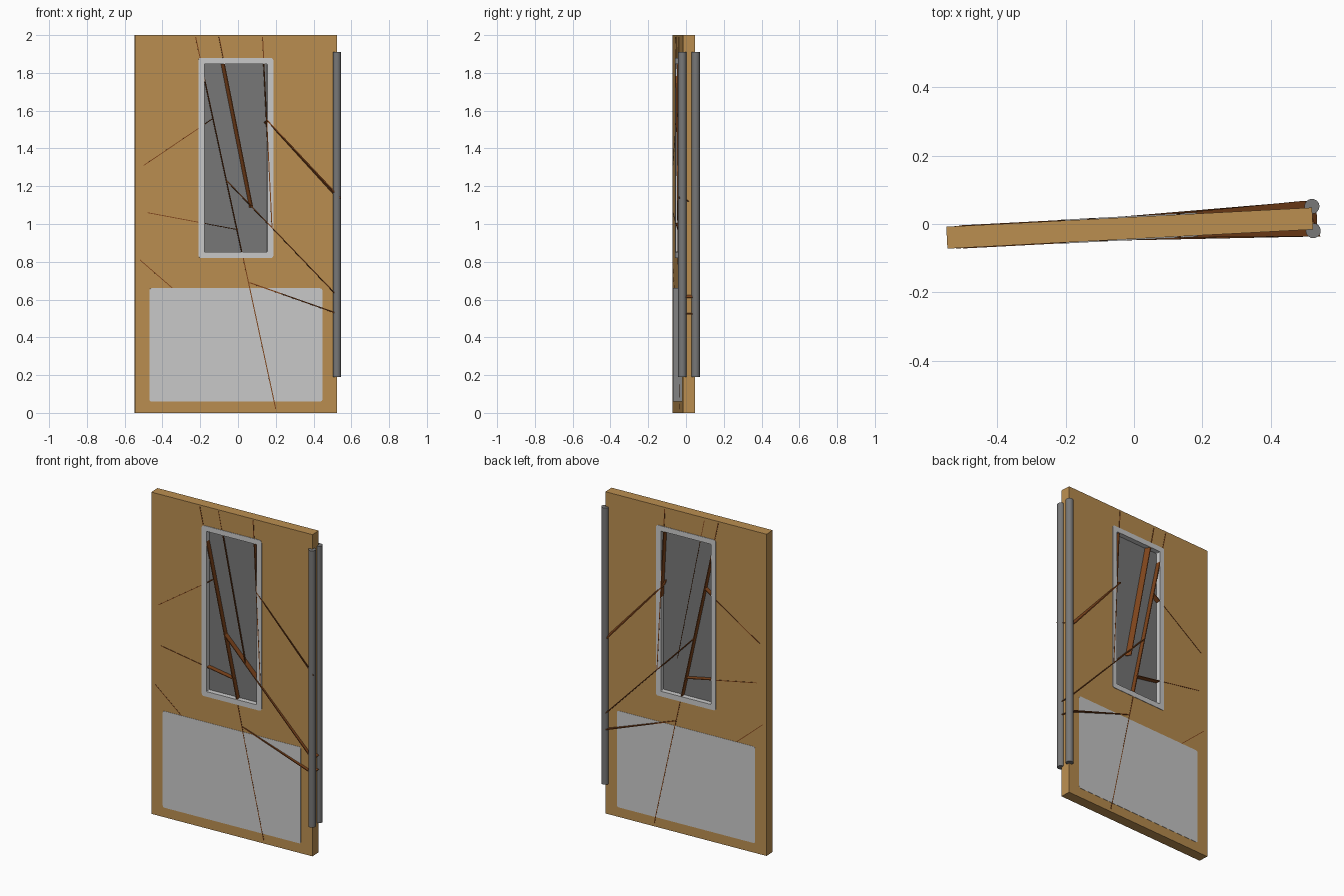
import bpy, bmesh, math
from mathutils import Matrix, Vector

if "Cube" in bpy.data.objects:
    bpy.data.objects.remove(bpy.data.objects["Cube"])

# Everything is built in door space, then swung open by three degrees
SWING = Matrix.Translation((-0.0125, -0.012, 0)) @ Matrix.Rotation(math.radians(3), 4, 'Z')
DX = 0.011          # grid x to door space
HALF = 0.032        # half the door thickness


def material(name, srgb):
    m = bpy.data.materials.new(name)
    lin = [((c + 0.055) / 1.055) ** 2.4 for c in srgb]
    m.diffuse_color = (*lin, 1)
    m.use_nodes = True
    m.node_tree.nodes["Principled BSDF"].inputs["Base Color"].default_value = m.diffuse_color
    return m


WOOD = material("light_wood", (0.735, 0.56, 0.315))
METAL = material("light_metal", (0.795, 0.795, 0.795))
DARK = material("dark_grey", (0.47, 0.47, 0.47))
BROWN = material("brown", (0.50, 0.27, 0.11))


def finish(name, bm, mat, smooth=False):
    bmesh.ops.recalc_face_normals(bm, faces=bm.faces)
    bm.transform(SWING)
    me = bpy.data.meshes.new(name)
    bm.to_mesh(me)
    bm.free()
    me.materials.append(mat)
    ob = bpy.data.objects.new(name, me)
    bpy.context.collection.objects.link(ob)
    if smooth:
        bpy.context.view_layer.objects.active = ob
        ob.select_set(True)
        bpy.ops.object.shade_smooth_by_angle(angle=math.radians(40))
        ob.select_set(False)
    return ob


def outline(rect, r, steps=4):
    """Rounded rectangle as (x, z) points; rect = x0, x1, z0, z1."""
    x0, x1, z0, z1 = rect
    corners = [(x1, z1, -1, -1), (x0, z1, 1, -1), (x0, z0, 1, 1), (x1, z0, -1, 1)]
    pts = []
    for i, (x, z, sx, sz) in enumerate(corners):
        if r == 0:
            pts.append((x, z))
            continue
        for k in range(steps + 1):
            a = math.radians(90 * (i + k / steps))
            pts.append((x + sx * r + r * math.cos(a), z + sz * r + r * math.sin(a)))
    return pts


def slab(name, rect, y0, y1, mat, r=0, hole=None, hole_r=0):
    """Upright plate between y0 and y1, optionally with a window hole."""
    bm = bmesh.new()
    loops = [outline(rect, r)] + ([outline(hole, hole_r)] if hole else [])
    rings = [[[bm.verts.new((x, y, z)) for x, z in lp] for y in (y0, y1)] for lp in loops]

    def bridge(a, b):
        n = len(a)
        for i in range(n):
            j = (i + 1) % n
            bm.faces.new((a[i], a[j], b[j], b[i]))

    for ring in rings:
        bridge(*ring)
    for s in (0, 1):
        if hole:
            bridge(rings[0][s], rings[1][s])
        else:
            bm.faces.new(rings[0][s])
    return finish(name, bm, mat)


def inlay(name, p, q, t, h0=0.034, h1=0.034, lean=0.0):
    """Thin strip cutting through the door from p to q (grid x, z)."""
    bm = bmesh.new()
    d = Vector((q[0] - p[0], q[1] - p[1])).normalized()
    perp = Vector((-d.y, d.x))
    if perp.x + perp.y < 0:
        perp = -perp
    rows = []
    for (x, z), h in ((p, h0), (q, h1)):
        row = []
        for y, s in ((-h, -1), (-h, 1), (h, 1), (h, -1)):
            off = perp * (s * t / 2 - lean * (y + 0.034))
            row.append(bm.verts.new((x + DX + off.x, y, z + off.y)))
        rows.append(row)
    a, b = rows
    bm.faces.new(a)
    bm.faces.new(b)
    for i in range(4):
        j = (i + 1) % 4
        bm.faces.new((a[i], a[j], b[j], b[i]))
    return finish(name, bm, BROWN)


# Door leaf with window opening
opening = (-0.18 + DX, 0.157 + DX, 0.85, 1.85)
slab("door_leaf", (-0.535, 0.535, 0, 2), -HALF, HALF, WOOD, hole=opening)

# Window frame lining the opening, and the pane in its middle
slab("window_frame", (-0.21 + DX, 0.187 + DX, 0.82, 1.88), -HALF - 0.003, HALF + 0.003,
     METAL, r=0.014, hole=(-0.178 + DX, 0.155 + DX, 0.852, 1.848), hole_r=0.004)
slab("window_pane", opening, -0.004, 0.004, DARK)

# Kick plates on both faces
for name, s in (("front_kick_plate", -1), ("back_kick_plate", 1)):
    slab(name, (-0.47 + DX, 0.447 + DX, 0.06, 0.66), s * (HALF - 0.002),
         s * (HALF + 0.0015), METAL, r=0.012)

# Pull bars on both faces of the free edge
for name, s in (("front_pull_bar", -1), ("back_pull_bar", 1)):
    bm = bmesh.new()
    bmesh.ops.create_cone(bm, cap_ends=True, segments=16, radius1=0.022, radius2=0.022,
                          depth=1.72, matrix=Matrix.Translation((0.535, s * 0.0355, 1.05)))
    finish(name, bm, DARK, smooth=True)

# Long inlaid strips
inlay("long_strip", (-0.225, 1.99), (0.20, 0.02), 0.005)
inlay("leaning_strip", (-0.10, 1.99), (0.078, 1.09), 0.004, lean=0.5)
inlay("right_strip", (0.13, 1.99), (0.18, 0.98), 0.005, h0=0.0345, h1=0.036)

# Side strips running to the hinge side
inlay("upper_side_strip", (-0.50, 1.31), (-0.13, 1.56), 0.004)
inlay("middle_side_strip", (-0.48, 1.06), (0.0, 0.97), 0.004)
inlay("lower_side_strip", (-0.52, 0.81), (0.16, 0.22), 0.004, h0=0.033, h1=0.0335)

# Wedge strips that grow outwards to carry the pull bars
inlay("upper_bar_strip", (0.152, 1.55), (0.535, 1.13), 0.006, 0.036, 0.053, lean=0.5)
inlay("middle_bar_strip", (-0.06, 1.23), (0.535, 0.61), 0.005, 0.034, 0.053)
inlay("lower_bar_strip", (0.06, 0.69), (0.535, 0.523), 0.006, 0.035, 0.053)
